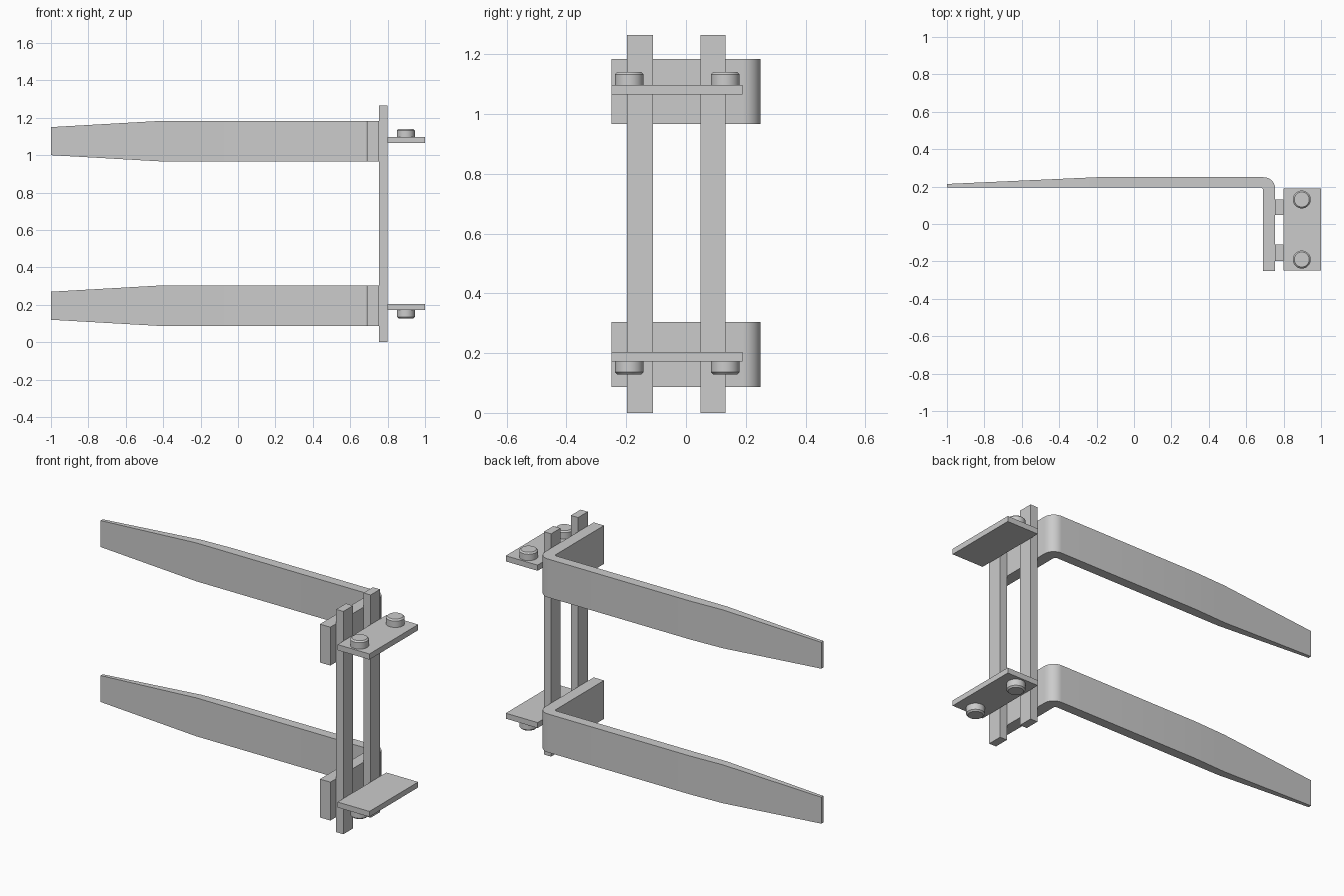
import bpy, bmesh, math

if "Cube" in bpy.data.objects:
    bpy.data.objects.remove(bpy.data.objects["Cube"])


def finish(bm, name, smooth=False):
    bmesh.ops.recalc_face_normals(bm, faces=bm.faces)
    me = bpy.data.meshes.new(name)
    bm.to_mesh(me)
    bm.free()
    ob = bpy.data.objects.new(name, me)
    bpy.context.collection.objects.link(ob)
    if smooth:
        bpy.ops.object.select_all(action='DESELECT')
        ob.select_set(True)
        bpy.context.view_layer.objects.active = ob
        bpy.ops.object.shade_smooth_by_angle(angle=math.radians(25))
    return ob


def box(name, x0, x1, y0, y1, z0, z1):
    bm = bmesh.new()
    bmesh.ops.create_cube(bm, size=1)
    for v in bm.verts:
        v.co = (x1 if v.co.x > 0 else x0,
                y1 if v.co.y > 0 else y0,
                z1 if v.co.z > 0 else z0)
    return finish(bm, name)


def arc(cx, cy, r, n=10):
    # quarter turn from +y to +x
    return [(cx + r * math.sin(math.pi / 2 * i / n),
             cy + r * math.cos(math.pi / 2 * i / n)) for i in range(n + 1)]


def fork(name, zc):
    # outer and inner plan outlines, paired point by point
    outer = [(-1, .214), (-.4, .241), (-.2, .25)] + arc(.693, .188, .062) + [(.755, -.25)]
    inner = [(-1, .195), (-.4, .195), (-.2, .195)] + arc(.676, .181, .014) + [(.69, -.25)]
    bm = bmesh.new()
    rings = []
    for o, i in zip(outer, inner):
        h = .109 - .034 * max(0, (-.4 - o[0]) / .6)   # blade narrows to the tip
        rings.append([bm.verts.new((p[0], p[1], zc + s * h))
                      for p, s in ((o, -1), (o, 1), (i, 1), (i, -1))])
    for a, b in zip(rings, rings[1:]):
        for k in range(4):
            m = (k + 1) % 4
            bm.faces.new((a[k], a[m], b[m], b[k]))
    bm.faces.new(rings[0])
    bm.faces.new(rings[-1])
    return finish(bm, name, True)


def bolt(name, y, z, direction):
    # round head with a chamfered outer rim
    n = 32
    bm = bmesh.new()
    rings = []
    for r, h in ((.048, 0), (.048, .036), (.04, .044)):
        rings.append([bm.verts.new((.897 + r * math.cos(2 * math.pi * k / n),
                                    y + r * math.sin(2 * math.pi * k / n),
                                    z + direction * h)) for k in range(n)])
    for a, b in zip(rings, rings[1:]):
        for k in range(n):
            m = (k + 1) % n
            bm.faces.new((a[k], a[m], b[m], b[k]))
    bm.faces.new(rings[0])
    bm.faces.new(rings[-1])
    return finish(bm, name, True)


# Forks
fork("lower_fork", .195)
fork("upper_fork", 1.075)

# Upright carriage bars
box("left_bar", .755, .80, -.197, -.11, 0, 1.265)
box("right_bar", .755, .80, .048, .132, 0, 1.265)

# Mounting plates with bolt heads on their outward faces
for level, z0, z1, d in (("lower", .172, .203, -1), ("upper", 1.065, 1.097, 1)):
    box(level + "_plate", .80, 1.0, -.249, .189, z0, z1)
    for side, y in (("left", -.19), ("right", .131)):
        bolt(f"{level}_{side}_bolt", y, z1 if d > 0 else z0, d)
